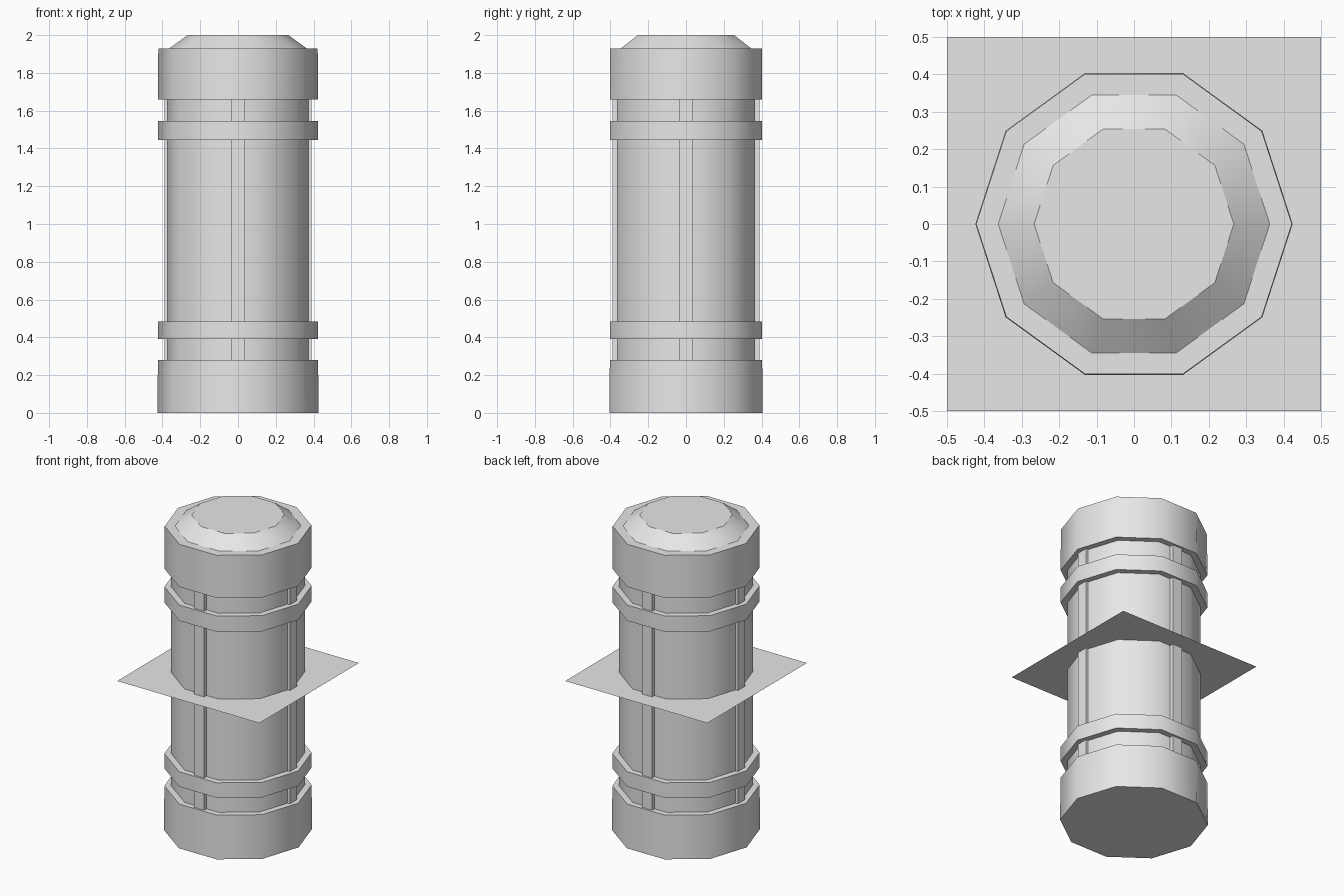
import bpy, bmesh, math
from mathutils import Matrix

if "Cube" in bpy.data.objects:
    bpy.data.objects.remove(bpy.data.objects["Cube"])

grey = bpy.data.materials.new("light_grey")
grey.diffuse_color = (0.8, 0.8, 0.8, 1)
grey.use_nodes = True
grey.node_tree.nodes["Principled BSDF"].inputs["Base Color"].default_value = grey.diffuse_color


def add_object(name, bm):
    mesh = bpy.data.meshes.new(name)
    bm.normal_update()
    bm.to_mesh(mesh)
    bm.free()
    mesh.materials.append(grey)
    obj = bpy.data.objects.new(name, mesh)
    bpy.context.collection.objects.link(obj)
    return obj


def drum(name, z0, z1, r0, r1):
    """Ten-sided drum, a corner on the x axis: smooth sides, flat ends with sharp rims."""
    bm = bmesh.new()
    place = Matrix.Translation((0, 0, (z0 + z1) / 2)) @ Matrix.Rotation(math.pi / 2, 4, 'Z')
    bmesh.ops.create_cone(bm, cap_ends=True, segments=10, radius1=r0,
                          radius2=r1, depth=z1 - z0, matrix=place)
    for f in bm.faces:
        f.smooth = len(f.verts) == 4
    for e in bm.edges:
        e.smooth = all(f.smooth for f in e.link_faces)
    return add_object(name, bm)


# Central tube with its end caps and bands
drum("tube", 0.1, 1.9, 0.385, 0.385)
drum("base_cap", 0.0, 0.28, 0.427, 0.424)
drum("lower_band", 0.39, 0.485, 0.424, 0.424)
drum("upper_band", 1.445, 1.545, 0.424, 0.424)
drum("top_cap", 1.66, 1.93, 0.424, 0.422)
drum("top_bevel", 1.93, 2.0, 0.363, 0.267)

# Four upright rails around the tube
for i, side in enumerate(("right", "back", "left", "front")):
    bm = bmesh.new()
    bmesh.ops.create_cube(bm, size=1)
    bmesh.ops.scale(bm, vec=(0.06, 0.07, 1.8), verts=bm.verts)
    bmesh.ops.translate(bm, vec=(0.36, 0, 1.0), verts=bm.verts)
    add_object(side + "_rail", bm).rotation_euler.z = i * math.pi / 2

# Thin square sheet crossing the middle
bm = bmesh.new()
bmesh.ops.create_grid(bm, x_segments=1, y_segments=1, size=0.5)
bmesh.ops.translate(bm, vec=(0, 0, 1.0), verts=bm.verts)
add_object("middle_sheet", bm)
